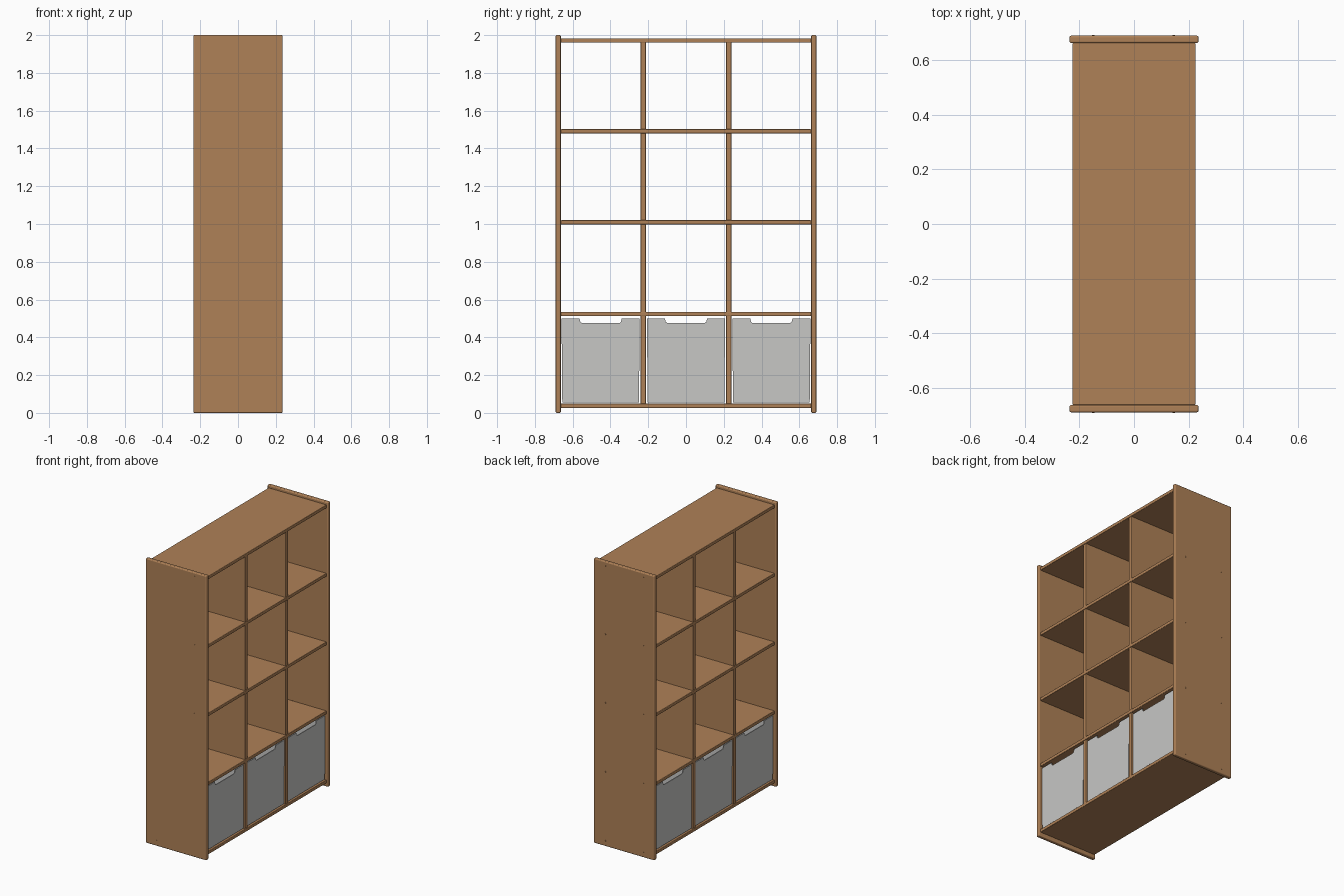
import bpy, bmesh, math
from mathutils import Matrix, Vector

cube = bpy.data.objects.get("Cube")
if cube:
    bpy.data.objects.remove(cube)


def material(name, rgb):
    m = bpy.data.materials.new(name)
    m.use_nodes = True
    m.diffuse_color = (*rgb, 1)
    m.node_tree.nodes["Principled BSDF"].inputs["Base Color"].default_value = (*rgb, 1)
    return m


wood = material("warm wood", (0.43, 0.22, 0.095))
fabric = material("light grey fabric", (0.57, 0.57, 0.56))


def add_box(bm, x, y, z):
    """Box between (low, high) pairs on each axis."""
    size = [b - a for a, b in (x, y, z)]
    mid = Vector([(a + b) / 2 for a, b in (x, y, z)])
    bmesh.ops.create_cube(bm, size=1, matrix=Matrix.Translation(mid) @ Matrix.Diagonal((*size, 1)))


def finish(bm, name, mat, bevel=0):
    bmesh.ops.recalc_face_normals(bm, faces=bm.faces)
    mesh = bpy.data.meshes.new(name)
    bm.to_mesh(mesh)
    bm.free()
    mesh.materials.append(mat)
    ob = bpy.data.objects.new(name, mesh)
    bpy.context.collection.objects.link(ob)
    if bevel:
        mod = ob.modifiers.new("rounded edges", "BEVEL")
        mod.width = bevel
        mod.segments = 3
    bpy.ops.object.select_all(action="DESELECT")
    ob.select_set(True)
    bpy.context.view_layer.objects.active = ob
    bpy.ops.object.shade_smooth_by_angle(angle=math.radians(35))
    return ob


def board(name, x, y, z, bevel):
    bm = bmesh.new()
    add_box(bm, x, y, z)
    return finish(bm, name, wood, bevel)


DEPTH = 0.226
INNER = 0.663

# End panels
for label, lo, hi in (("front", -0.69, -INNER), ("back", INNER, 0.69)):
    board(label + "_end_panel", (-0.236, 0.236), (lo, hi), (0, 2), 0.006)

# Horizontal boards
for name, z in (("bottom_board", 0.026), ("lower_shelf", 0.512), ("middle_shelf", 0.997),
                ("upper_shelf", 1.479), ("top_board", 1.96)):
    board(name, (-DEPTH, DEPTH), (-INNER, INNER), (z, z + 0.023), 0.004)

# Upright dividers
for label, y in (("front", -0.226), ("back", 0.226)):
    board(label + "_divider", (-0.222, 0.222), (y - 0.014, y + 0.014), (0.045, 1.965), 0.003)

# Screw heads on the end panels
for label, side in (("front", -1), ("back", 1)):
    bm = bmesh.new()
    for x in (-0.15, 0.145):
        for z in (0.037, 0.523, 1.008, 1.49, 1.972):
            place = Matrix.Translation((x, side * 0.69, z)) @ Matrix.Rotation(math.pi / 2, 4, "X")
            bmesh.ops.create_cone(bm, cap_ends=True, segments=10, radius1=0.005, radius2=0.005,
                                  depth=0.004, matrix=place)
    finish(bm, label + "_screw_heads", wood)


# Open fabric bins with a hand notch in both broad walls
def bin_box(name, y, half):
    base, rim, dip, wall, reach = 0.054, 0.5, 0.476, 0.006, 0.216
    foot = half - 0.004
    side = [(foot, base), (half, rim), (0.112, rim), (0.108, dip + 0.007), (0.1, dip)]
    outline = side + [(-a, b) for a, b in reversed(side)]
    bm = bmesh.new()
    for x in (-reach, reach - wall):
        face = bm.faces.new([bm.verts.new((x, y + a, b)) for a, b in outline])
        new = bmesh.ops.extrude_face_region(bm, geom=[face])["geom"]
        bmesh.ops.translate(bm, vec=(wall, 0, 0),
                            verts=[v for v in new if isinstance(v, bmesh.types.BMVert)])
    for s in (-1, 1):
        quad = [(foot, base), (half, rim), (half - wall, rim), (foot - wall, base)]
        face = bm.faces.new([bm.verts.new((-reach + wall, y + s * a, b)) for a, b in quad])
        new = bmesh.ops.extrude_face_region(bm, geom=[face])["geom"]
        bmesh.ops.translate(bm, vec=(2 * (reach - wall), 0, 0),
                            verts=[v for v in new if isinstance(v, bmesh.types.BMVert)])
    add_box(bm, (-reach + wall, reach - wall), (y - foot + wall, y + foot - wall), (base, base + wall))
    finish(bm, name, fabric)


for name, y in (("front_bin", -0.452), ("middle_bin", 0), ("back_bin", 0.452)):
    bin_box(name, y, 0.207)
